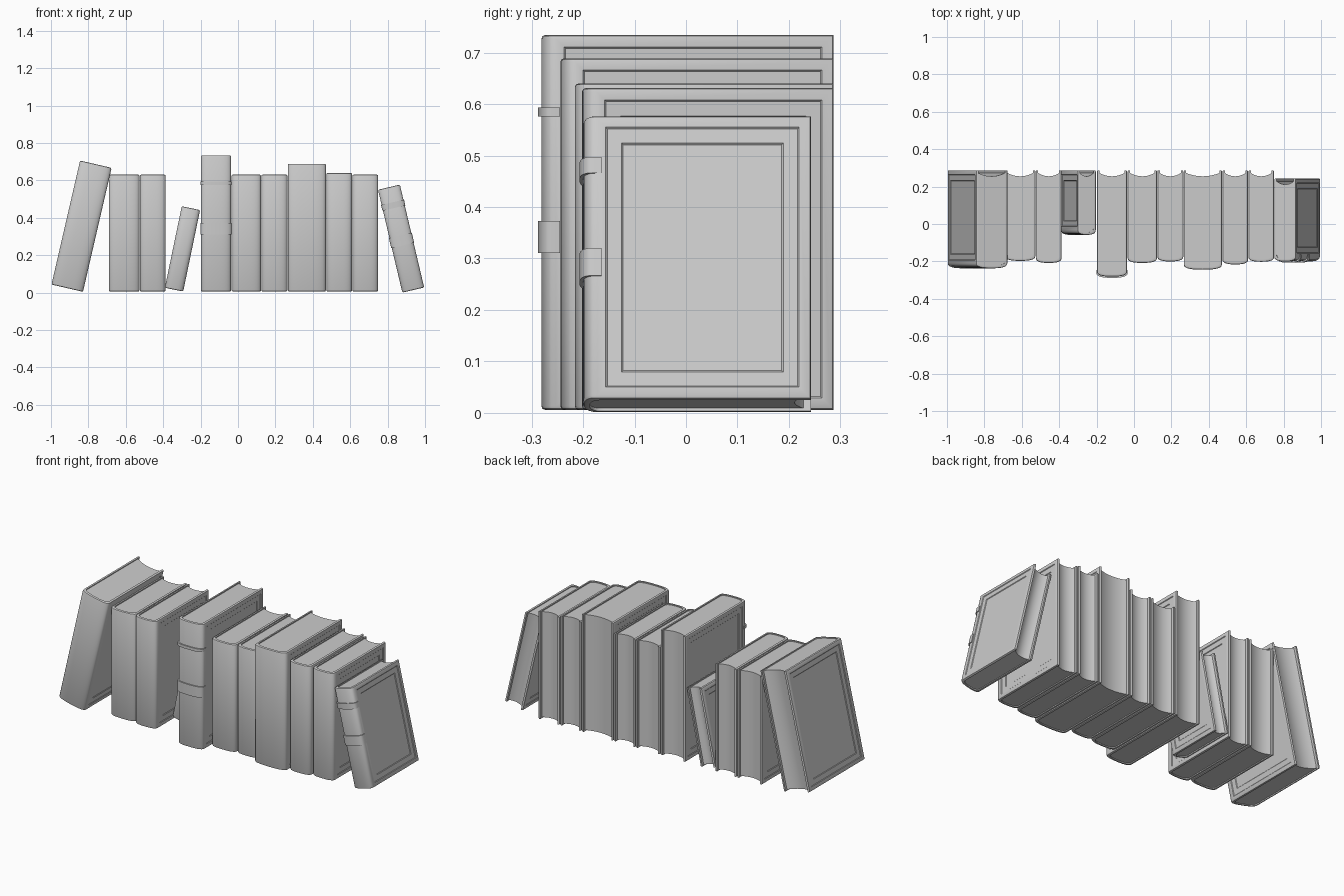
import bpy, bmesh, math

if "Cube" in bpy.data.objects:
    bpy.data.objects.remove(bpy.data.objects["Cube"])

COVER = 0.013      # board thickness
N = 14             # segments around a rounded spine


def spine_profile(t, front, back, depth=0.028):
    """Open U outline seen from above: back-left, round the spine, back-right."""
    pts = [(-t / 2, back)]
    for i in range(N + 1):
        a = math.pi * i / N
        c, s = math.cos(a), math.sin(a)
        x = -math.copysign(abs(c) ** 0.75, c) * t / 2
        pts.append((x, front + depth - depth * abs(s) ** 0.75))
    pts.append((t / 2, back))
    return pts


def shell(outer, inner, z0, z1):
    """Thick U-shaped wall between two outlines."""
    bm = bmesh.new()
    rows = [[bm.verts.new((x, y, z)) for x, y in p]
            for p, z in ((outer, z0), (outer, z1), (inner, z1), (inner, z0))]
    n = len(outer)
    for i in range(n - 1):
        for k in range(4):
            a, b = rows[k], rows[(k + 1) % 4]
            bm.faces.new((a[i], a[i + 1], b[i + 1], b[i]))
    bm.faces.new([r[0] for r in rows])
    bm.faces.new([r[-1] for r in rows][::-1])
    bmesh.ops.recalc_face_normals(bm, faces=bm.faces[:])
    return bm, rows


def finish(bm, name, place):
    bmesh.ops.recalc_face_normals(bm, faces=bm.faces[:])
    me = bpy.data.meshes.new(name)
    bm.to_mesh(me)
    bm.free()
    ob = bpy.data.objects.new(name, me)
    bpy.context.collection.objects.link(ob)
    x, z, lean = place
    ob.location = (x, 0, z)
    ob.rotation_euler = (0, math.radians(lean), 0)
    bpy.ops.object.select_all(action='DESELECT')
    ob.select_set(True)
    bpy.context.view_layer.objects.active = ob
    bpy.ops.object.shade_smooth_by_angle(angle=math.radians(35))
    return ob


def book(idx, place, t, h, front, back, bands=()):
    # hard case with chamfered outer edges
    outer = spine_profile(t, front, back)
    inner = spine_profile(t - 2 * COVER, front + COVER, back)
    bm, rows = shell(outer, inner, 0, h)
    edges = []
    for r in rows[:2]:
        edges += [bm.edges.get((a, b)) for a, b in zip(r, r[1:])]
    for k in (0, -1):
        edges.append(bm.edges.get((rows[0][k], rows[1][k])))
    bmesh.ops.bevel(bm, geom=edges, offset=0.007, segments=2, profile=0.5,
                    affect='EDGES')
    # two nested recessed panels on each cover board
    bm.normal_update()
    boards = [f for f in bm.faces if abs(f.normal.x) > 0.99
              and abs(f.calc_center_median().x) > t / 2 - 0.002
              and f.calc_area() > 0.3 * h * (back - front)]
    for width, depth in ((0.016, 0), (0.003, -0.003), (0.028, 0), (0.003, -0.003)):
        bmesh.ops.inset_individual(bm, faces=boards, thickness=width, depth=depth,
                                   use_even_offset=True)
    finish(bm, f"book_{idx}_cover", place)

    # page block with a hollow fore edge
    w = t / 2 - COVER + 0.001
    pts = spine_profile(2 * w, front + COVER - 0.001, back - 0.014)
    for i in range(1, 10):
        u = 1 - 2 * i / 10
        pts.append((u * w, back - 0.014 - 0.018 * (1 - u * u)))
    bm = bmesh.new()
    face = bm.faces.new([bm.verts.new((x, y, 0.006)) for x, y in pts])
    top = bmesh.ops.extrude_face_region(bm, geom=[face], use_keep_orig=True)
    bmesh.ops.translate(bm, vec=(0, 0, h - 0.012),
                        verts=[v for v in top['geom']
                               if isinstance(v, bmesh.types.BMVert)])
    finish(bm, f"book_{idx}_pages", place)

    # raised bands wrapped round the spine
    for b, (z0, z1) in enumerate(bands):
        bm, _ = shell(spine_profile(t + 0.006, front - 0.007, front + 0.036),
                      spine_profile(t - 0.006, front + 0.004, front + 0.036), z0, z1)
        finish(bm, f"book_{idx}_spine_band_{b + 1}", place)


def upright(x0, x1):
    return ((x0 + x1) / 2, 0.006, 0), x1 - x0


# leaning books: (x, z, lean), thickness, height, front, back
book(1, (-0.913, 0.024, 13), 0.173, 0.68, -0.237, 0.287)
book(4, (-0.342, 0.016, 11.7), 0.10, 0.445, -0.058, 0.287)
book(11, (0.937, 0.014, -13.3), 0.12, 0.565, -0.2, 0.243,
     bands=((0.45, 0.482), (0.245, 0.30)))

# upright books: number, left, right, height, front
for idx, x0, x1, h, front, bands in (
        (2, -0.69, -0.527, 0.625, -0.197, ()),
        (3, -0.525, -0.387, 0.625, -0.208, ()),
        (5, -0.198, -0.037, 0.728, -0.281, ((0.57, 0.587), (0.305, 0.367))),
        (6, -0.034, 0.123, 0.625, -0.208, ()),
        (7, 0.125, 0.264, 0.625, -0.2, ()),
        (8, 0.266, 0.47, 0.683, -0.244, ()),
        (9, 0.473, 0.61, 0.634, -0.216, ()),
        (10, 0.612, 0.749, 0.625, -0.202, ())):
    place, t = upright(x0, x1)
    book(idx, place, t, h, front, 0.287, bands)
